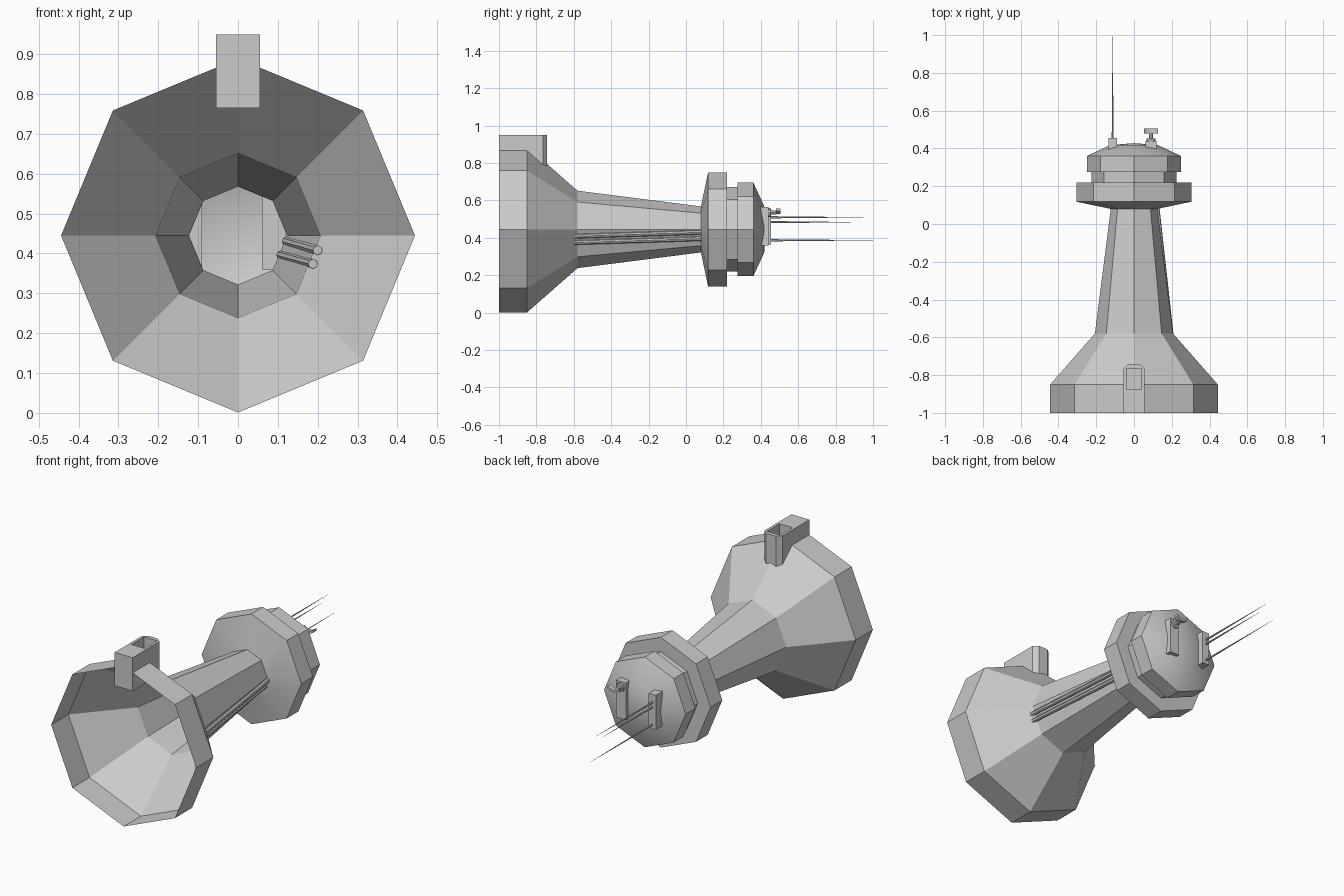
import bpy, bmesh, math
from mathutils import Vector

cube = bpy.data.objects.get("Cube")
if cube:
    bpy.data.objects.remove(cube)

AXIS_Z = 0.445   # height of the tower's lying axis
SIDES = 8

grey = bpy.data.materials.new("plain_grey")
grey.use_nodes = True
colour = (0.6, 0.6, 0.6, 1)
grey.diffuse_color = colour
grey.node_tree.nodes["Principled BSDF"].inputs["Base Color"].default_value = colour


def finish(name, bm, smooth=False):
    mesh = bpy.data.meshes.new(name)
    for f in bm.faces:
        f.smooth = smooth
    bm.to_mesh(mesh)
    bm.free()
    mesh.materials.append(grey)
    obj = bpy.data.objects.new(name, mesh)
    bpy.context.collection.objects.link(obj)
    return obj


def lathe(name, profile, smooth=False):
    """Octagonal shell around the tower axis from (y, radius) pairs."""
    bm = bmesh.new()
    rings = []
    for y, r in profile:
        if r == 0:
            rings.append([bm.verts.new((0, y, AXIS_Z))] * SIDES)
            continue
        angles = [math.tau * i / SIDES for i in range(SIDES)]
        rings.append([bm.verts.new((r * math.cos(a), y, AXIS_Z + r * math.sin(a)))
                      for a in angles])
    for low, high in zip(rings, rings[1:]):
        for i in range(SIDES):
            j = (i + 1) % SIDES
            bm.faces.new(dict.fromkeys((low[i], high[i], high[j], low[j])))
    return finish(name, bm, smooth)


def prism(name, outline, z0, z1):
    """Upright prism over an xy outline."""
    bm = bmesh.new()
    base = bm.faces.new([bm.verts.new((x, y, z0)) for x, y in outline])
    top = bmesh.ops.extrude_face_region(bm, geom=[base])["geom"]
    verts = [v for v in top if isinstance(v, bmesh.types.BMVert)]
    bmesh.ops.translate(bm, verts=verts, vec=(0, 0, z1 - z0))
    bmesh.ops.recalc_face_normals(bm, faces=bm.faces)
    return finish(name, bm)


def box(name, x, y, z):
    outline = [(x[0], y[0]), (x[1], y[0]), (x[1], y[1]), (x[0], y[1])]
    return prism(name, outline, *z)


def rod(name, start, end, r0, r1, sides=8):
    """Tapered rod between two points."""
    start, end = Vector(start), Vector(end)
    bm = bmesh.new()
    bmesh.ops.create_cone(bm, cap_ends=True, segments=sides, radius1=r0, radius2=r1,
                          depth=(end - start).length)
    turn = (end - start).to_track_quat("Z", "Y").to_matrix().to_4x4()
    turn.translation = (start + end) / 2
    bm.transform(turn)
    return finish(name, bm)


# Tower body, open at the foot
lathe("base_and_shaft", [(-1, 0.444), (-0.85, 0.444), (-0.58, 0.207), (0.08, 0.123)])

# Lookout gallery and cabin
lathe("gallery_underside", [(0.08, 0.123), (0.118, 0.305)], smooth=True)
lathe("gallery_and_cabin", [(0.118, 0.305), (0.22, 0.305), (0.22, 0.226),
                            (0.275, 0.226), (0.275, 0.25), (0.36, 0.25)])
lathe("roof", [(0.36, 0.25), (0.418, 0.125), (0.428, 0)], smooth=True)

# Entrance porch with a recessed doorway
porch = prism("porch", [(-0.055, -1), (0.055, -1), (0.055, -0.765), (0.03, -0.742),
                        (-0.03, -0.742), (-0.055, -0.765)], 0.765, 0.95)
cutter = box("doorway_cutter", (-0.04, 0.04), (-0.875, -0.765), (0.89, 1))
cutter.hide_render = True
cut = porch.modifiers.new("doorway", "BOOLEAN")
cut.object = cutter
cut.solver = "EXACT"
bpy.context.view_layer.objects.active = porch
bpy.ops.object.modifier_apply(modifier=cut.name)
bpy.data.objects.remove(cutter)

# Cables along one side of the shaft
for i, (x0, z0, x1, z1) in enumerate([(0.2, 0.408, 0.122, 0.43),
                                      (0.188, 0.374, 0.108, 0.396)]):
    rod(f"cable_{i + 1}", (x0, -0.61, z0), (x1, 0.095, z1), 0.012, 0.012)

# Antenna bracket and whip antennas
box("antenna_bracket", (-0.134, -0.09), (0.395, 0.455), (0.365, 0.555))
for i, (z, tip) in enumerate([(0.387, 1), (0.484, 0.89), (0.51, 0.95)]):
    rod(f"antenna_{i + 1}", (-0.113, 0.44, z), (-0.113, tip, z), 0.006, 0.0005, 6)

# Radar mount, mast and curved scanner bar
box("radar_mount", (0.06, 0.12), (0.39, 0.44), (0.36, 0.565))
rod("radar_mast", (0.09, 0.43, 0.535), (0.09, 0.485, 0.535), 0.012, 0.01)
rod("radar_collar", (0.09, 0.44, 0.535), (0.09, 0.452, 0.535), 0.024, 0.024)
steps = [i / 3 for i in range(-3, 4)]
bar = [(0.09 + 0.036 * t, 0.535 + 0.015 * t * t) for t in steps]
for i, (a, b) in enumerate(zip(bar, bar[1:])):
    bm = bmesh.new()
    lower = [bm.verts.new((x, 0.48, z + d)) for (x, z), d in
             ((a, -0.007), (b, -0.007), (b, 0.007), (a, 0.007))]
    face = bm.faces.new(lower)
    up = bmesh.ops.extrude_face_region(bm, geom=[face])["geom"]
    bmesh.ops.translate(bm, verts=[v for v in up if isinstance(v, bmesh.types.BMVert)],
                        vec=(0, 0.025, 0))
    bmesh.ops.recalc_face_normals(bm, faces=bm.faces)
    finish(f"scanner_segment_{i + 1}", bm)
